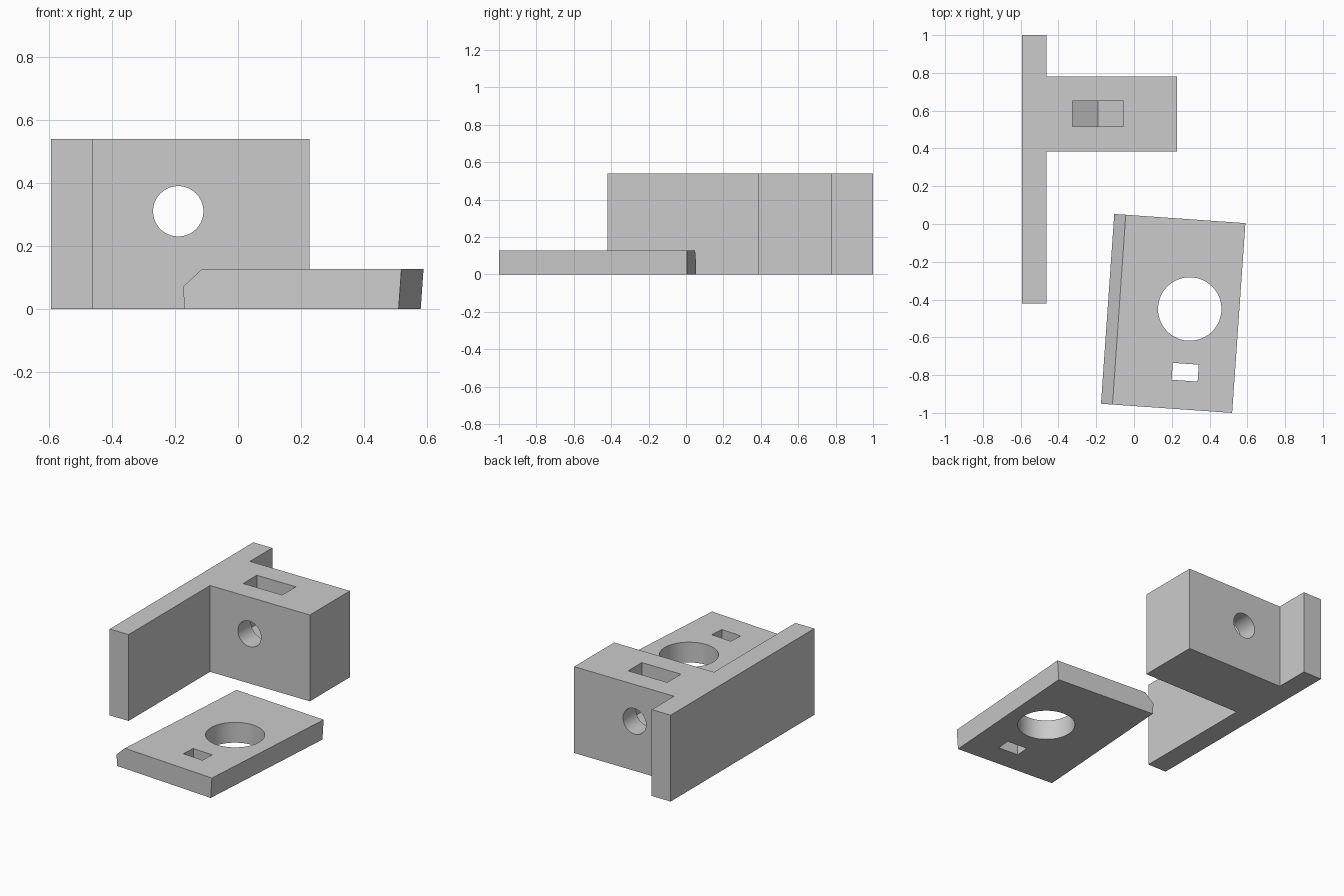
import bpy, bmesh, math
from mathutils import Matrix

if "Cube" in bpy.data.objects:
    bpy.data.objects.remove(bpy.data.objects["Cube"])

grey = bpy.data.materials.new("plain grey")
grey.diffuse_color = (0.6, 0.6, 0.6, 1)
grey.use_nodes = True
grey.node_tree.nodes["Principled BSDF"].inputs["Base Color"].default_value = grey.diffuse_color


def prism(name, profile, depth, matrix=Matrix()):
    """Extrude an xy profile along its local z by depth."""
    bm = bmesh.new()
    face = bm.faces.new([bm.verts.new((x, y, 0)) for x, y in profile])
    top = bmesh.ops.extrude_face_region(bm, geom=[face])
    verts = [v for v in top["geom"] if isinstance(v, bmesh.types.BMVert)]
    bmesh.ops.translate(bm, verts=verts, vec=(0, 0, depth))
    bmesh.ops.recalc_face_normals(bm, faces=bm.faces)
    bm.transform(matrix)
    bmesh.ops.recalc_face_normals(bm, faces=bm.faces)
    mesh = bpy.data.meshes.new(name)
    bm.to_mesh(mesh)
    bm.free()
    mesh.materials.append(grey)
    obj = bpy.data.objects.new(name, mesh)
    bpy.context.collection.objects.link(obj)
    return obj


def circle(cx, cy, r, n=64):
    return [(cx + r * math.cos(math.tau * i / n), cy + r * math.sin(math.tau * i / n))
            for i in range(n)]


def rect(x0, x1, y0, y1):
    return [(x0, y0), (x1, y0), (x1, y1), (x0, y1)]


def cut(target, cutter):
    mod = target.modifiers.new(cutter.name, "BOOLEAN")
    mod.operation, mod.solver, mod.object = "DIFFERENCE", "EXACT", cutter
    cutter.hide_render = True
    cutter.hide_set(True)


def smooth(obj):
    bpy.ops.object.select_all(action="DESELECT")
    obj.select_set(True)
    bpy.context.view_layer.objects.active = obj
    bpy.ops.object.convert(target="MESH")
    bpy.ops.object.shade_smooth_by_angle(angle=math.radians(25))


def along_y(y):
    """Stand a profile up in the xz plane and run it forward from y."""
    return Matrix.Translation((0, y, 0)) @ Matrix.Rotation(math.pi / 2, 4, "X")


# T-shaped bracket: long flange with a thick block behind it
bracket = prism("bracket", [(-0.594, -0.42), (-0.463, -0.42), (-0.463, 0.385), (0.228, 0.385),
                            (0.228, 0.78), (-0.463, 0.78), (-0.463, 1), (-0.594, 1)], 0.54)
# bolt hole, and nut pocket with a pointed floor
hx, hz, half = -0.19, 0.31, 0.135
floor = half * math.tan(math.pi / 6)
cut(bracket, prism("bolt_hole_cutter", circle(hx, hz, 0.08), 0.6, along_y(0.9)))
cut(bracket, prism("nut_pocket_cutter", [(hx - half, 0.7), (hx - half, hz - floor),
                                         (hx, hz - 2 * floor), (hx + half, hz - floor),
                                         (hx + half, 0.7)], 0.135, along_y(0.65)))

# Clamp plate: flared sides and one chamfered edge, turned slightly
pose = Matrix.Translation((0.2075, -0.4735, 0)) @ Matrix.Rotation(math.radians(-4), 4, "Z")
plate = prism("clamp_plate", [(-0.343, 0), (0.339, 0), (0.348, 0.127), (-0.287, 0.127),
                              (-0.348, 0.07)], 1.007, pose @ along_y(0.5035))
drop = pose @ Matrix.Translation((0, 0, -0.1))
cut(plate, prism("round_hole_cutter", circle(0.0857, 0.0295, 0.168), 0.4, drop))
cut(plate, prism("slot_cutter", rect(0.016, 0.154, -0.351, -0.261), 0.4, drop))

for part in (bracket, plate):
    smooth(part)
for obj in [o for o in bpy.data.objects if o.name.endswith("_cutter")]:
    bpy.data.objects.remove(obj)
